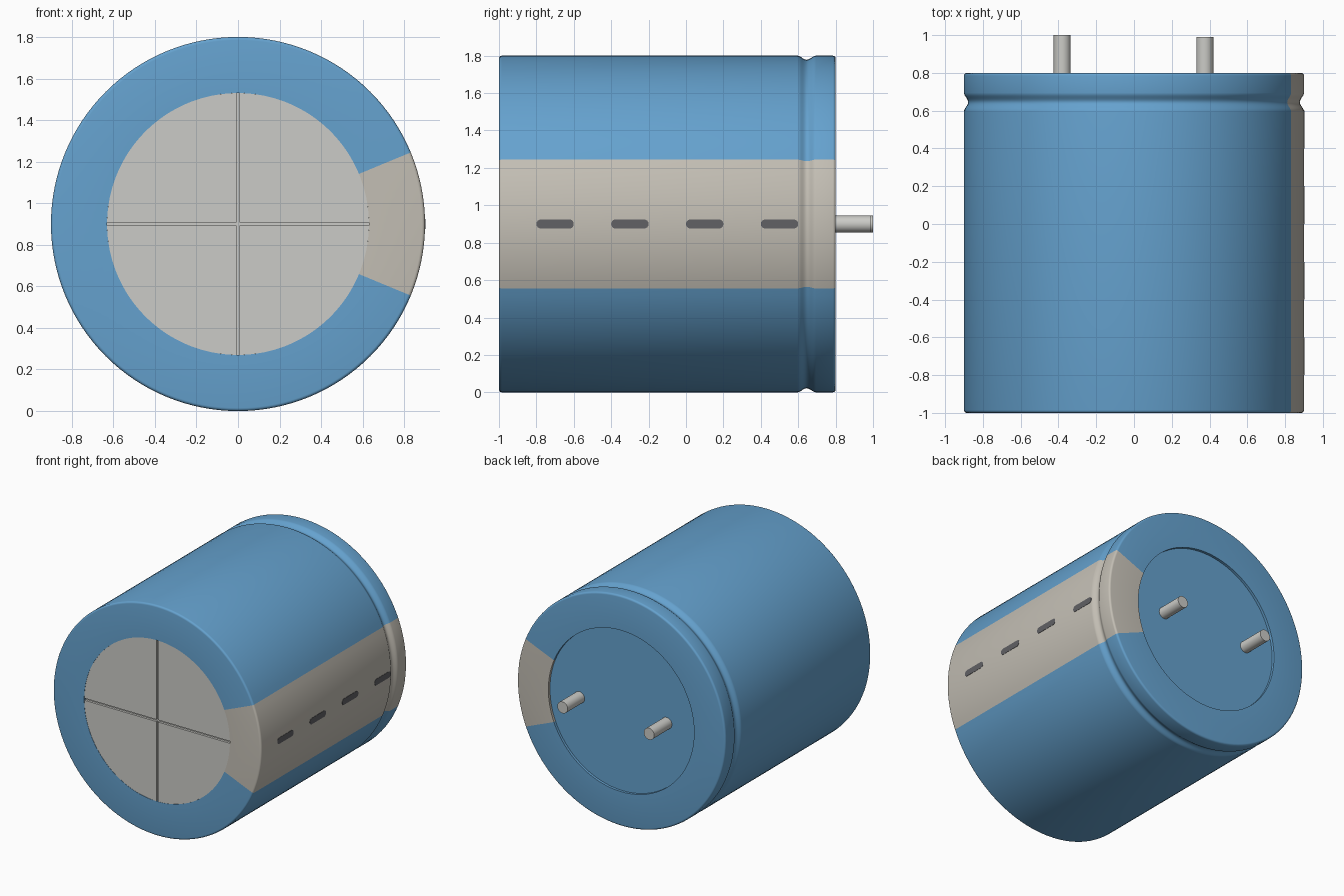
import bpy, bmesh, math

if "Cube" in bpy.data.objects:
    bpy.data.objects.remove(bpy.data.objects["Cube"])

CZ = 0.9          # height of the can's axis
BLUE = (0.13, 0.36, 0.62, 1)
CREAM = (0.55, 0.52, 0.46, 1)
DARK = (0.12, 0.12, 0.13, 1)
SILVER = (0.6, 0.6, 0.57, 1)


def material(name, colour):
    m = bpy.data.materials.new(name)
    m.diffuse_color = colour
    m.use_nodes = True
    m.node_tree.nodes["Principled BSDF"].inputs["Base Color"].default_value = m.diffuse_color
    return m


MATS = {n: material(n, c) for n, c in
        (("blue", BLUE), ("cream", CREAM), ("dark", DARK), ("silver", SILVER))}


def make(name, bm, mat):
    me = bpy.data.meshes.new(name)
    bm.to_mesh(me)
    bm.free()
    ob = bpy.data.objects.new(name, me)
    bpy.context.collection.objects.link(ob)
    me.materials.append(MATS[mat])
    bpy.ops.object.select_all(action='DESELECT')
    ob.select_set(True)
    bpy.context.view_layer.objects.active = ob
    bpy.ops.object.shade_smooth_by_angle(angle=math.radians(35))
    return ob


def lathe(name, profile, a0, a1, steps, mat):
    """Sweep an (r, y) profile around the can's axis between two angles in degrees."""
    bm = bmesh.new()
    rows = []
    for s in range(steps + 1):
        a = math.radians(a0 + (a1 - a0) * s / steps)
        rows.append([bm.verts.new((r * math.cos(a), y, CZ + r * math.sin(a))) for r, y in profile])
    for p, q in zip(rows, rows[1:]):
        for i in range(len(profile) - 1):
            bm.faces.new((p[i], p[i + 1], q[i + 1], q[i]))
    return make(name, bm, mat)


def prism(name, outline, offset, mat):
    """Extrude a closed 3D outline along an offset."""
    bm = bmesh.new()
    f = bm.faces.new([bm.verts.new(p) for p in outline])
    ext = bmesh.ops.extrude_face_region(bm, geom=[f], use_keep_orig=True)
    bmesh.ops.translate(bm, vec=offset, verts=[v for v in ext["geom"] if isinstance(v, bmesh.types.BMVert)])
    bmesh.ops.recalc_face_normals(bm, faces=bm.faces)
    return make(name, bm, mat)


def cylinder(name, r, x, y0, y1, mat, n):
    ring = [(x + r * math.cos(2 * math.pi * i / n), y0, CZ + r * math.sin(2 * math.pi * i / n))
            for i in range(n)]
    return prism(name, ring, (0, y1 - y0, 0), mat)


# Sleeve profile: front lip, rounded rim, wall, crimp groove, rounded rim, back lip
def rim(cy, start):
    return [(0.885 + 0.015 * math.cos(math.radians(start + 22.5 * k)),
             cy + 0.015 * math.sin(math.radians(start + 22.5 * k))) for k in range(5)]


groove = [(0.9 - 0.011 * (1 - math.cos(2 * math.pi * k / 14)), 0.595 + 0.1 * k / 14) for k in range(15)]
profile = [(0.63, -0.96), (0.63, -1.0)] + rim(-0.985, -90) + groove + rim(0.785, 0) + [(0.63, 0.8), (0.63, 0.76)]
lathe("sleeve", profile, 22.5, 337.5, 112, "blue")
lathe("polarity_stripe", profile, -22.5, 22.5, 16, "cream")

# Can end behind the vent slots, and the seal on the pin side
cylinder("can_end", 0.63, 0, -0.98, -0.9, "silver", 128)
cylinder("seal", 0.63, 0, 0.7, 0.78, "blue", 128)

# Four quarter plates leaving the cross-shaped vent slot
R, G = 0.63, 0.008
edge = math.asin(G / R)
for sx in (-1, 1):
    for sz in (-1, 1):
        pts = [(sx * G, -0.998, CZ + sz * G)]
        for k in range(33):
            a = edge + (math.pi / 2 - 2 * edge) * k / 32
            pts.append((sx * R * math.cos(a), -0.998, CZ + sz * R * math.sin(a)))
        prism("vent_quarter", pts, (0, 0.025, 0), "silver")

# Rounded minus marks along the stripe
for i in range(4):
    y = -0.7 + 0.4 * i
    pts = []
    for end in (1, -1):
        for k in range(9):
            a = math.radians(-90 + 180 * k / 8)
            pts.append((0.88, y + end * (0.078 + 0.022 * math.cos(a)), CZ + end * 0.024 * math.sin(a)))
    prism("minus_mark", pts, (0.0215, 0, 0), "dark")

# Terminal pins
for x in (-0.38, 0.375):
    cylinder("pin", 0.045, x, 0.77, 1.0 if x < 0 else 0.99, "silver", 32)
